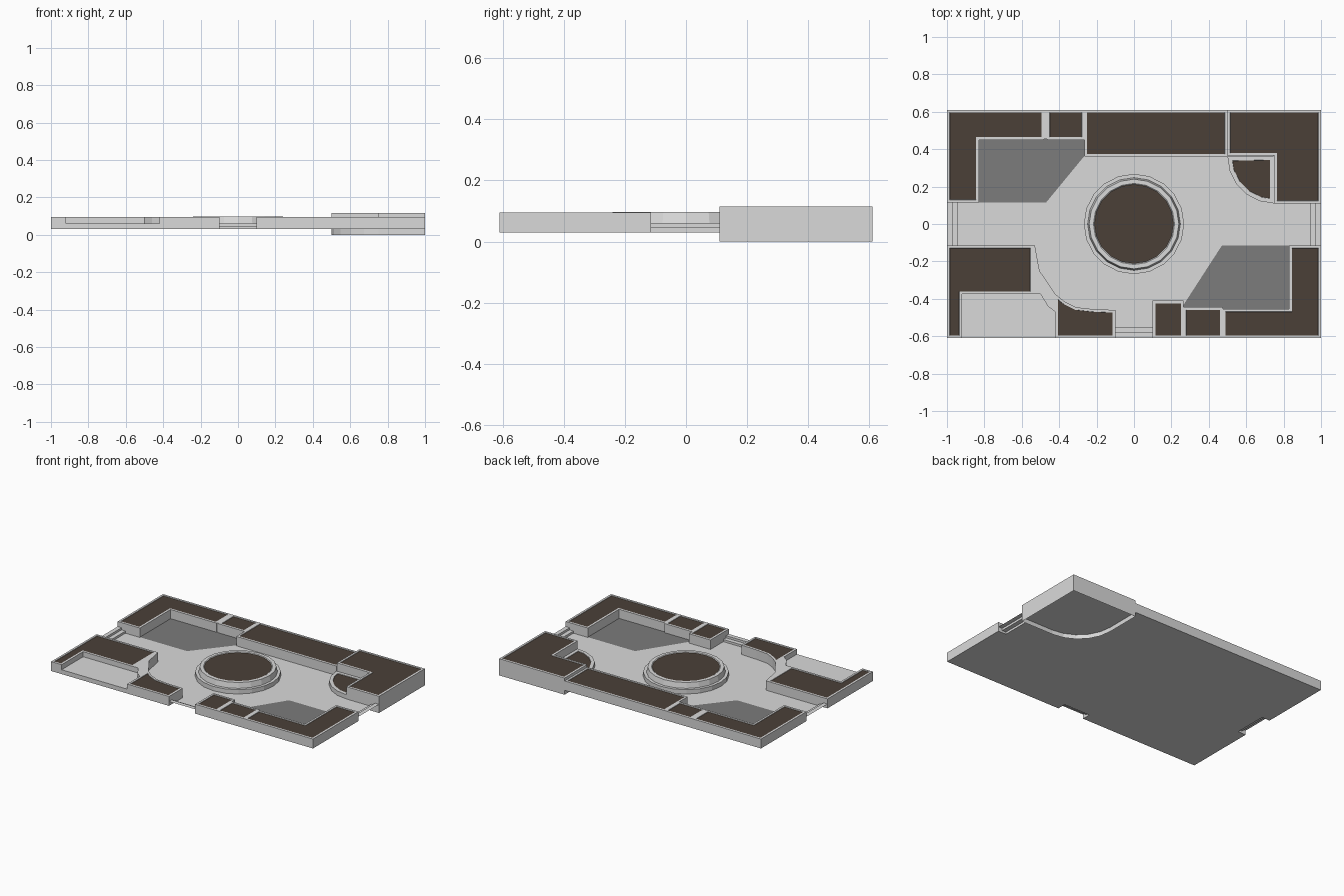
import bpy, bmesh, math

if "Cube" in bpy.data.objects:
    bpy.data.objects.remove(bpy.data.objects["Cube"])


def mat(name, r, g, b):
    m = bpy.data.materials.new(name)
    m.diffuse_color = (r, g, b, 1)
    m.use_nodes = True
    m.node_tree.nodes["Principled BSDF"].inputs["Base Color"].default_value = m.diffuse_color
    return m


STONE = mat("light_stone", 0.70, 0.70, 0.70)
PAVING = mat("dark_paving", 0.20, 0.20, 0.20)
SOIL = mat("brown_soil", 0.07, 0.051, 0.039)

FLOOR, MID, STEP, TOP = 0.03, 0.045, 0.06, 0.095
W, D, G = 1.0, 0.61, 0.115   # half width, half depth, half gap at the side stairs


def finish(bm, name, mats):
    me = bpy.data.meshes.new(name)
    bm.to_mesh(me)
    bm.free()
    for m in mats:
        me.materials.append(m)
    ob = bpy.data.objects.new(name, me)
    bpy.context.collection.objects.link(ob)
    return ob


def prism(name, pts, z0, z1, mats=(STONE,), rim=None):
    """Extruded outline; with a rim, the top is inset into a sunken soil bed."""
    bm = bmesh.new()
    face = bm.faces.new([bm.verts.new((x, y, z0)) for x, y in pts])
    ext = bmesh.ops.extrude_face_region(bm, geom=[face], use_keep_orig=True)["geom"]
    top = next(g for g in ext if isinstance(g, bmesh.types.BMFace))
    for v in top.verts:
        v.co.z = z1
    bmesh.ops.recalc_face_normals(bm, faces=bm.faces[:])
    if rim:
        bmesh.ops.inset_individual(bm, faces=[top], thickness=rim, depth=0,
                                   use_even_offset=True)
        bmesh.ops.inset_individual(bm, faces=[top], thickness=0.001, depth=-0.003,
                                   use_even_offset=True)
        top.material_index = 1
    return finish(bm, name, mats)


def plate(name, pts, z, m):
    bm = bmesh.new()
    f = bm.faces.new([bm.verts.new((x, y, z)) for x, y in pts])
    f.normal_update()
    if f.normal.z < 0:
        f.normal_flip()
    return finish(bm, name, [m])


def rect(x0, x1, y0, y1):
    return [(x0, y0), (x1, y0), (x1, y1), (x0, y1)]


def planter(name, pts, z1=TOP, rim=0.014):
    return prism(name, pts, FLOOR, z1, (STONE, SOIL), rim)


def stairs(name, start, along, half):
    """Folded sheet of two steps that climb outward from the floor edge."""
    prof = [(start, FLOOR), (start, MID), (start + 0.03, MID),
            (start + 0.03, STEP), (start + 0.06, STEP)]
    bm = bmesh.new()
    rows = []
    for d, z in prof:
        ends = []
        for s in (-half, half):
            x, y = (d * along[0] - s * along[1], d * along[1] + s * along[0])
            ends.append(bm.verts.new((x, y, z)))
        rows.append(ends)
    for a, b in zip(rows, rows[1:]):
        bm.faces.new((a[0], b[0], b[1], a[1]))
    return finish(bm, name, [STONE])


def arc(cx, cy, r, a0, a1, n):
    return [(cx + r * math.cos(math.radians(a0 + (a1 - a0) * i / n)),
             cy + r * math.sin(math.radians(a0 + (a1 - a0) * i / n))) for i in range(n + 1)]


# Low courtyard floor with three notches where the stairs climb out
plate("courtyard_floor", [
    (-W, -D), (-0.1, -D), (-0.1, -D + 0.06), (0.1, -D + 0.06), (0.1, -D),
    (W, -D), (W, -G), (W - 0.06, -G), (W - 0.06, G), (W, G),
    (W, D), (-W, D), (-W, G), (-W + 0.06, G), (-W + 0.06, -G), (-W, -G)], FLOOR, STONE)
stairs("right_stairs", W - 0.06, (1, 0), G)
stairs("left_stairs", W - 0.06, (-1, 0), G)
stairs("front_stairs", D - 0.06, (0, -1), 0.1)

# Planters along the back
planter("back_left_planter", [(-1, D), (-0.48, D), (-0.48, 0.45), (-0.83, 0.45),
                              (-0.83, G), (-1, G)])
prism("back_divider", rect(-0.48, -0.465, 0.455, D), FLOOR, TOP)
planter("back_square_planter", rect(-0.465, -0.265, 0.45, D))
planter("back_long_planter", rect(-0.265, 0.5, 0.36, D))
planter("tall_corner_planter", [(0.5, D), (1, D), (1, 0.11), (0.75, 0.11),
                                (0.75, 0.365), (0.5, 0.365)], 0.115)
planter("quarter_round_planter", [(0.75, 0.365)] + arc(0.75, 0.36, 0.25, 180, 270, 5),
        STEP, 0.022)

# Planters along the front
planter("front_right_planter", [(1, -G), (0.83, -G), (0.83, -0.455), (0.475, -0.455),
                                (0.475, -D), (1, -D)])
planter("front_square_planter", rect(0.265, 0.475, -D, -0.445))
planter("front_gate_planter", rect(0.1, 0.265, -D, -0.41))
planter("front_curved_planter", [(-0.42, -D), (-0.42, -0.375), (-0.37, -0.415), (-0.31, -0.445),
                                 (-0.22, -0.455), (-0.1, -0.46), (-0.1, -D)])
planter("front_left_planter", [(-1, -G), (-0.54, -G), (-0.54, -0.375), (-0.92, -0.375),
                               (-0.92, -D), (-1, -D)])

# Curved wall joining the two front left planters, and the terrace behind it
prism("curved_wall", [(-0.54, -G), (-0.53, -G), (-0.505, -0.25), (-0.42, -0.375),
                      (-0.42, -0.47), (-0.46, -0.44), (-0.5, -0.375), (-0.54, -0.375)],
      FLOOR, TOP)
prism("front_terrace", [(-0.92, -D), (-0.42, -D), (-0.42, -0.47), (-0.46, -0.44),
                        (-0.5, -0.375), (-0.92, -0.375)], FLOOR, STEP)

# Dark paved areas
plate("back_paving", [(-0.83, G), (-0.47, G), (-0.26, 0.37), (-0.26, 0.455), (-0.83, 0.455)],
      FLOOR + 0.002, PAVING)
plate("front_paving", [(0.83, -G), (0.47, -G), (0.26, -0.44), (0.26, -0.455), (0.83, -0.455)],
      FLOOR + 0.002, PAVING)

# Round central planter: stepped ring profile spun around z
N = 20
profile = [(0.268, FLOOR), (0.268, STEP), (0.248, STEP), (0.24, 0.0965),
           (0.217, 0.0965), (0.212, 0.093)]
bm = bmesh.new()
rings = [[bm.verts.new((x, y, z)) for x, y in arc(0, 0, r, 0, 360, N)[:N]] for r, z in profile]
for lo, hi in zip(rings, rings[1:]):
    for i in range(N):
        j = (i + 1) % N
        bm.faces.new((lo[i], lo[j], hi[j], hi[i]))
bm.faces.new(rings[-1]).material_index = 1
finish(bm, "round_planter", [STONE, SOIL])

# Open skirt under the tall corner, following the quarter-round outline
bm = bmesh.new()
path = [(1, D), (0.5, D)] + arc(0.75, 0.36, 0.25, 180, 270, 5) + [(1, 0.11)]
low = [bm.verts.new((x, y, 0)) for x, y in path]
high = [bm.verts.new((x, y, FLOOR)) for x, y in path]
for i in range(len(path)):
    j = (i + 1) % len(path)
    bm.faces.new((low[i], low[j], high[j], high[i]))
finish(bm, "corner_skirt", [STONE])
